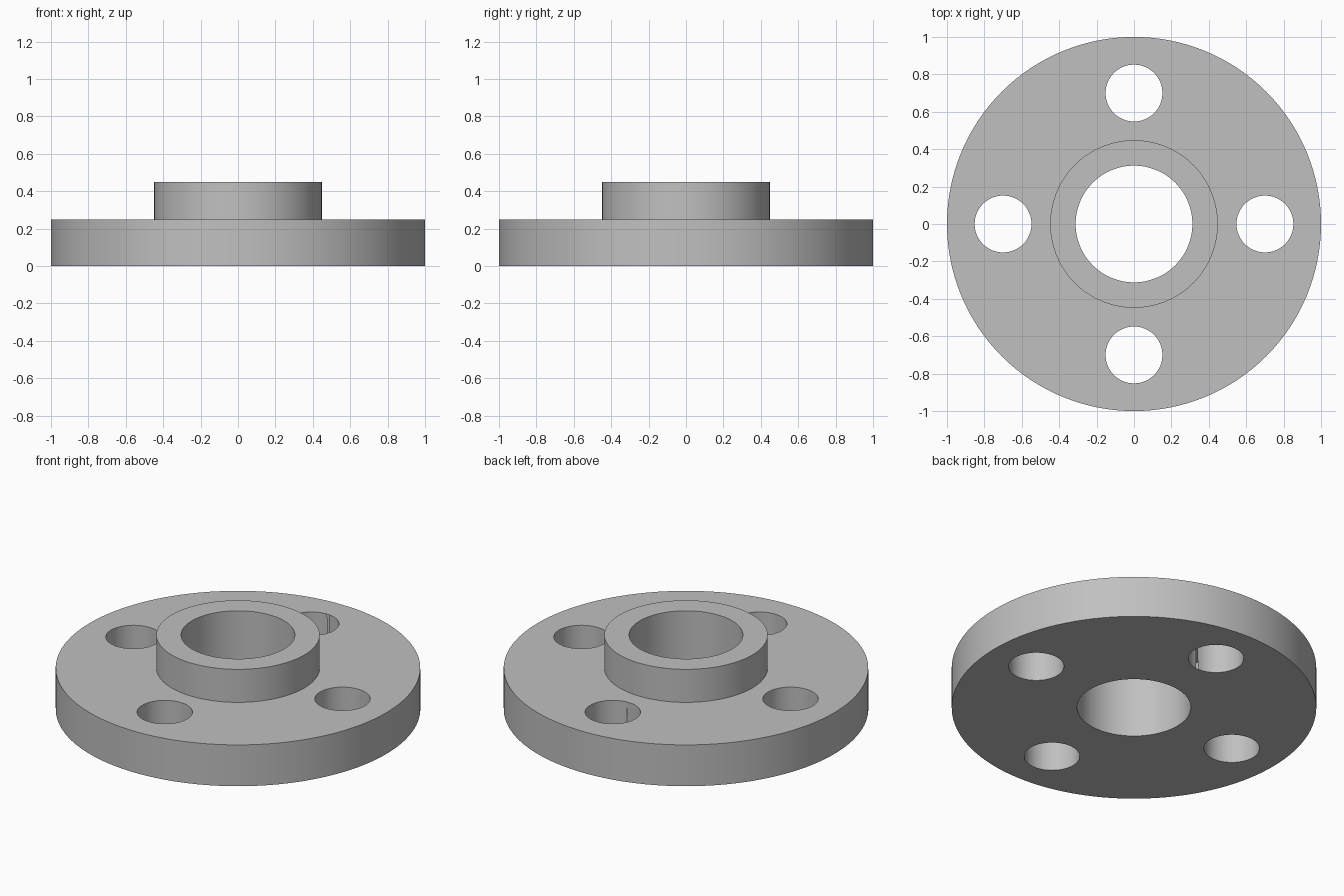
import bpy
import bmesh
from math import cos, sin, tau, radians

cube = bpy.data.objects.get("Cube")
if cube:
    bpy.data.objects.remove(cube, do_unlink=True)

FLANGE_R, HUB_R, BORE_R = 1.0, 0.448, 0.312
FLANGE_H, TOTAL_H = 0.25, 0.45
BOLT_R, BOLT_CIRCLE, BOLTS = 0.152, 0.7, 4

# One plain grey metal
grey = bpy.data.materials.new("grey_metal")
grey.use_nodes = True
colour = (0.53, 0.53, 0.53, 1)
grey.diffuse_color = colour
grey.node_tree.nodes["Principled BSDF"].inputs["Base Color"].default_value = colour


def lathe(name, profile, segments):
    """Closed (radius, z) profile turned around the z axis."""
    bm = bmesh.new()
    rings = [[bm.verts.new((r * cos(tau * i / segments), r * sin(tau * i / segments), z))
              for i in range(segments)] for r, z in profile]
    for a, b in zip(rings, rings[1:] + rings[:1]):
        for i in range(segments):
            j = (i + 1) % segments
            bm.faces.new((a[i], a[j], b[j], b[i]))
    bmesh.ops.recalc_face_normals(bm, faces=bm.faces)
    mesh = bpy.data.meshes.new(name)
    bm.to_mesh(mesh)
    bm.free()
    obj = bpy.data.objects.new(name, mesh)
    bpy.context.collection.objects.link(obj)
    return obj


# Flange disc, raised hub and through bore
flange = lathe("pipe_flange", [
    (BORE_R, 0), (FLANGE_R, 0), (FLANGE_R, FLANGE_H),
    (HUB_R, FLANGE_H), (HUB_R, TOTAL_H), (BORE_R, TOTAL_H)], 128)
flange.data.materials.append(grey)

# Bolt holes
cutters = []
for i in range(BOLTS):
    angle = tau * i / BOLTS
    bpy.ops.mesh.primitive_cylinder_add(
        vertices=64, radius=BOLT_R, depth=1,
        location=(BOLT_CIRCLE * cos(angle), BOLT_CIRCLE * sin(angle), 0))
    cutter = bpy.context.object
    cutter.name = f"bolt_hole_cutter_{i + 1}"
    cutter.hide_render = True
    cutter.data.materials.append(grey)
    cutters.append(cutter)
    cut = flange.modifiers.new(f"bolt_hole_{i + 1}", 'BOOLEAN')
    cut.operation = 'DIFFERENCE'
    cut.solver = 'EXACT'
    cut.object = cutter

# Make the cuts permanent and drop the cutters
bpy.ops.object.select_all(action='DESELECT')
flange.select_set(True)
bpy.context.view_layer.objects.active = flange
for name in [m.name for m in flange.modifiers]:
    bpy.ops.object.modifier_apply(modifier=name)
for cutter in cutters:
    bpy.data.objects.remove(cutter, do_unlink=True)

# Smooth walls with crisp edges
bpy.ops.object.shade_smooth_by_angle(angle=radians(30))
